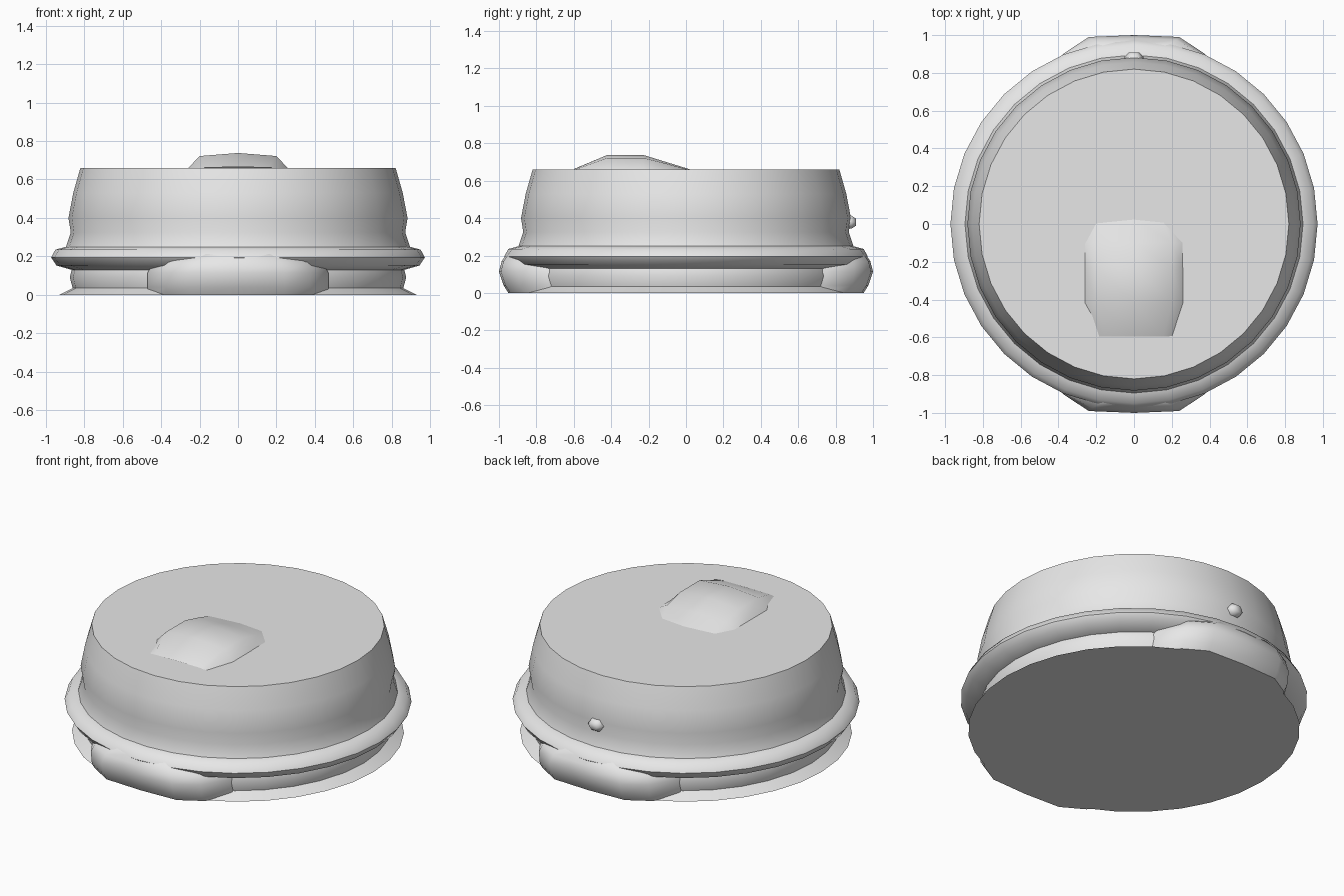
import bpy, math

if "Cube" in bpy.data.objects:
    bpy.data.objects.remove(bpy.data.objects["Cube"])

# single pale grey
grey = bpy.data.materials.new("pale_grey")
grey.diffuse_color = (0.8, 0.8, 0.8, 1)
grey.use_nodes = True
grey.node_tree.nodes["Principled BSDF"].inputs["Base Color"].default_value = grey.diffuse_color


def make(name, verts, faces, angle=50):
    me = bpy.data.meshes.new(name)
    me.from_pydata(verts, [], faces)
    me.materials.append(grey)
    ob = bpy.data.objects.new(name, me)
    bpy.context.collection.objects.link(ob)
    bpy.ops.object.select_all(action='DESELECT')
    ob.select_set(True)
    bpy.context.view_layer.objects.active = ob
    bpy.ops.object.mode_set(mode='EDIT')
    bpy.ops.mesh.select_all(action='SELECT')
    bpy.ops.mesh.normals_make_consistent(inside=False)
    bpy.ops.object.mode_set(mode='OBJECT')
    bpy.ops.object.shade_smooth_by_angle(angle=math.radians(angle))
    return ob


def stack(name, rings, angle=50):
    """Skin a closed solid through rings of equal point count."""
    n = len(rings[0])
    verts = [p for r in rings for p in r]
    faces = [(k*n+i, k*n+(i+1) % n, (k+1)*n+(i+1) % n, (k+1)*n+i)
             for k in range(len(rings)-1) for i in range(n)]
    faces += [tuple(range(n))[::-1], tuple(range((len(rings)-1)*n, len(rings)*n))]
    return make(name, verts, faces, angle)


def circle(r, z, n=32):
    return [(r*math.cos(2*math.pi*i/n), r*math.sin(2*math.pi*i/n), z) for i in range(n)]


# round body: flared foot, waist, rolled rim, tapering dome
profile = [(0.93, 0), (0.86, 0.035), (0.875, 0.09), (0.865, 0.13), (0.945, 0.153),
           (0.972, 0.195), (0.95, 0.235), (0.895, 0.25), (0.87, 0.325),
           (0.882, 0.4), (0.857, 0.53), (0.82, 0.66)]
stack("round_body", [circle(r, z) for r, z in profile])


# clip bar running front to back under the body, with rounded ends
def bar_ring(hx, y0, y1, y2, z):
    q = [(hx, y2), (hx*0.8, y1), (hx*0.51, y0-0.01), (0, y0)]
    half = q + [(-x, y) for x, y in q[-2::-1]]
    return [(x, y, z) for x, y in half] + [(-x, -y, z) for x, y in half]


stack("clip_bar", [
    bar_ring(0.47, 0.95, 0.86, 0.70, 0.0),
    bar_ring(0.47, 0.975, 0.89, 0.74, 0.04),
    bar_ring(0.47, 1.0, 0.90, 0.75, 0.115),
    bar_ring(0.44, 0.985, 0.90, 0.75, 0.17),
    bar_ring(0.30, 0.95, 0.88, 0.74, 0.222)])

# raised button on the top
xs = [(-0.26, 0), (-0.2, 0.8), (0, 1), (0.2, 0.8), (0.26, 0)]
ys = [(0.03, 0.0, 0.77), (-0.1, 0.5, 1), (-0.23, 1, 1), (-0.42, 1, 1), (-0.595, 0.08, 0.78)]
verts = [(x*w, y - (0.02*abs(x)/0.26 if y > 0 else 0), 0.658+0.08*hx*hy)
         for y, hy, w in ys for x, hx in xs]
faces = [(5*j+i, 5*j+i+1, 5*j+i+6, 5*j+i+5) for j in range(4) for i in range(4)]
button = make("top_button", verts, faces, 60)
if button.data.polygons[5].normal.z < 0:
    button.data.flip_normals()

# small nub on the back wall
def nub_ring(r, y):
    return [(r*math.cos(math.pi*i/3), y, 0.378+0.8*r*math.sin(math.pi*i/3)) for i in range(6)]


stack("back_nub", [nub_ring(0.05, 0.85), nub_ring(0.05, 0.885), nub_ring(0.028, 0.908)], 60)
